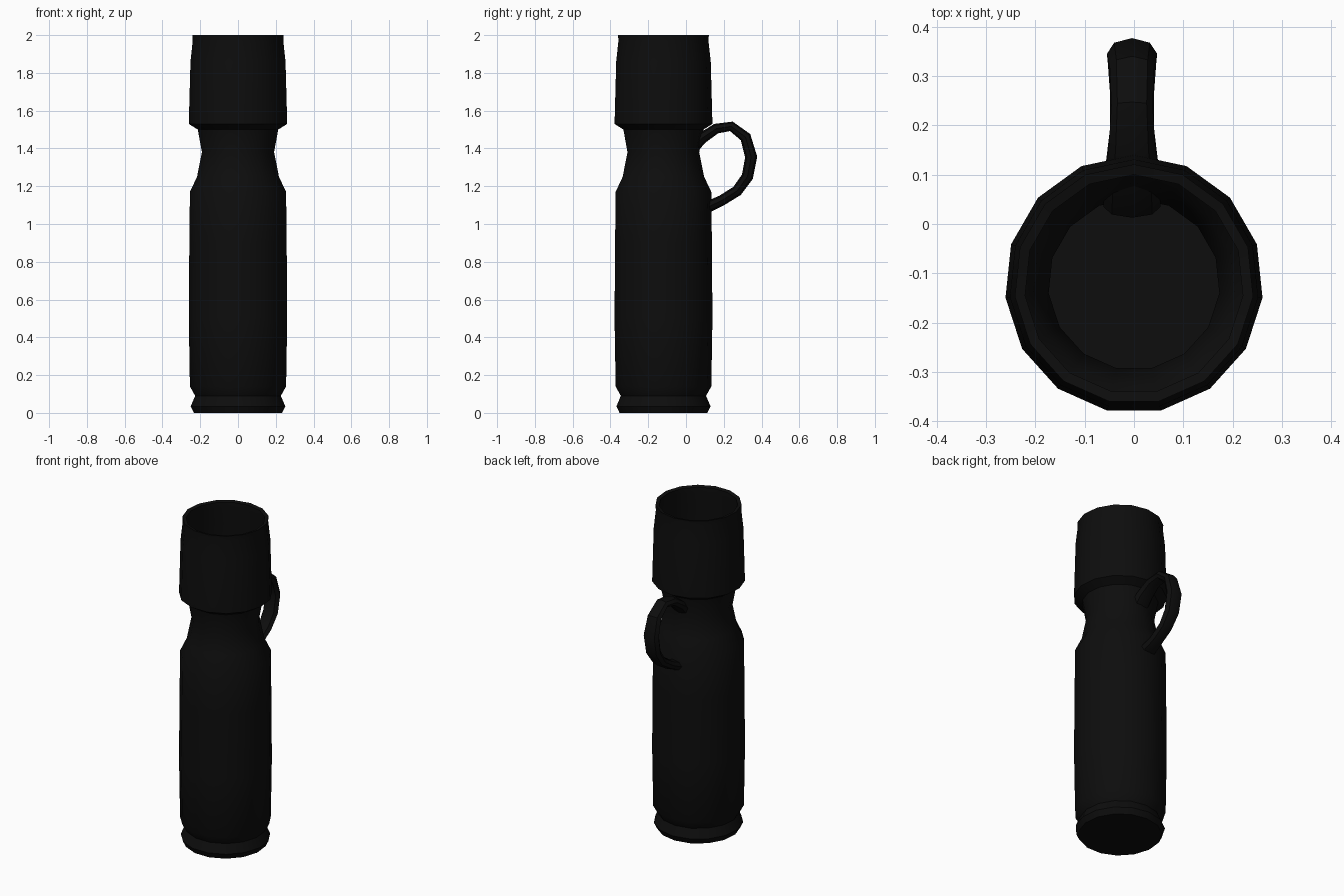
import bpy, bmesh, math
from mathutils import Vector

if "Cube" in bpy.data.objects:
    bpy.data.objects.remove(bpy.data.objects["Cube"])

SIDES = 15
AXIS_Y = -0.122

dark = bpy.data.materials.new("black_finish")
dark.diffuse_color = (0.004, 0.004, 0.004, 1)
dark.use_nodes = True
dark.node_tree.nodes["Principled BSDF"].inputs["Base Color"].default_value = dark.diffuse_color


def finish(name, bm):
    bmesh.ops.recalc_face_normals(bm, faces=bm.faces)
    mesh = bpy.data.meshes.new(name)
    bm.to_mesh(mesh)
    bm.free()
    ob = bpy.data.objects.new(name, mesh)
    bpy.context.collection.objects.link(ob)
    mesh.materials.append(dark)
    bpy.context.view_layer.objects.active = ob
    ob.select_set(True)
    bpy.ops.object.shade_smooth_by_angle(angle=math.radians(35))
    ob.select_set(False)
    return ob


def skin(name, rings):
    """Join rings of points into a closed, capped tube."""
    bm = bmesh.new()
    loops = [[bm.verts.new(p) for p in ring] for ring in rings]
    n = len(loops[0])
    for a, b in zip(loops, loops[1:]):
        for i in range(n):
            j = (i + 1) % n
            bm.faces.new((a[i], a[j], b[j], b[i]))
    bm.faces.new(loops[0])
    bm.faces.new(loops[-1])
    return finish(name, bm)


def circle(r, z):
    angles = [math.radians(-6) + math.tau * i / SIDES for i in range(SIDES)]
    return [(r * math.cos(a), AXIS_Y + r * math.sin(a), z) for a in angles]


# Flask: outer wall up from the foot, over the rim, down the hollow inside
outer = [(0.235, 0.0), (0.252, 0.035), (0.228, 0.09), (0.256, 0.14),
         (0.262, 0.5), (0.259, 0.9), (0.256, 1.17), (0.218, 1.25),
         (0.192, 1.38), (0.214, 1.5), (0.262, 1.53), (0.253, 1.86),
         (0.241, 1.97), (0.243, 2.0)]
inner = [(0.222, 1.995), (0.222, 1.96), (0.233, 1.86), (0.24, 1.55), (0.205, 1.51),
         (0.174, 1.38), (0.198, 1.25), (0.236, 1.17), (0.24, 0.5),
         (0.236, 0.14), (0.21, 0.04)]
skin("flask_body", [circle(r, z) for r, z in outer + inner])

# Handle: flattened bar swept along a loop; rows are y, z, half width, half thickness
path = [(0.035, 1.40, 0.058, 0.03), (0.085, 1.455, 0.055, 0.03),
        (0.16, 1.505, 0.047, 0.027), (0.24, 1.517, 0.042, 0.026),
        (0.315, 1.46, 0.045, 0.03), (0.345, 1.355, 0.051, 0.032),
        (0.325, 1.25, 0.049, 0.031), (0.27, 1.175, 0.045, 0.029),
        (0.19, 1.125, 0.045, 0.028), (0.125, 1.095, 0.053, 0.03),
        (0.09, 1.085, 0.055, 0.03)]
rings = []
for i, (y, z, w, t) in enumerate(path):
    prev, nxt = path[max(i - 1, 0)], path[min(i + 1, len(path) - 1)]
    d = Vector((0, nxt[0] - prev[0], nxt[1] - prev[1])).normalized()
    normal = Vector((0, -d.z, d.y))
    centre = Vector((-0.004, y, z))
    rings.append([centre + Vector((w * math.cos(a), 0, 0)) + normal * t * math.sin(a)
                  for a in (math.tau * k / 8 for k in range(8))])
skin("handle", rings)
